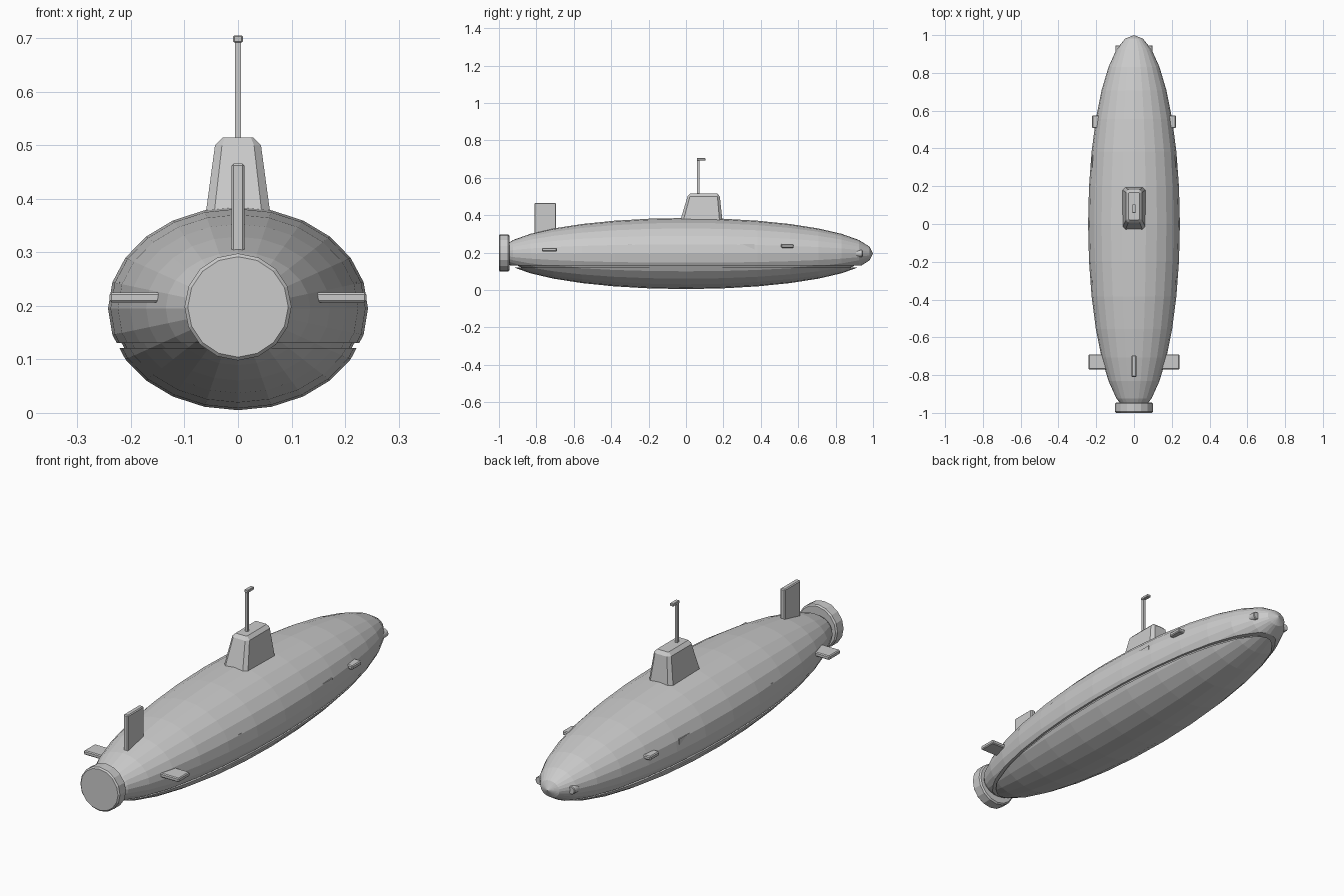
import bpy, bmesh, math
from mathutils import Matrix, Vector

cube = bpy.data.objects.get("Cube")
if cube:
    bpy.data.objects.remove(cube, do_unlink=True)

grey = bpy.data.materials.new("hull_grey")
grey.use_nodes = True
grey.diffuse_color = (0.6, 0.6, 0.6, 1)
grey.node_tree.nodes["Principled BSDF"].inputs["Base Color"].default_value = (0.6, 0.6, 0.6, 1)

MID = 0.195  # height of the hull axis


def finish(name, bm, bevel=0):
    bmesh.ops.recalc_face_normals(bm, faces=bm.faces)
    mesh = bpy.data.meshes.new(name)
    bm.to_mesh(mesh)
    bm.free()
    mesh.materials.append(grey)
    obj = bpy.data.objects.new(name, mesh)
    bpy.context.collection.objects.link(obj)
    if bevel:
        mod = obj.modifiers.new("edge_bevel", 'BEVEL')
        mod.width = bevel
        mod.segments = 1
        mod.limit_method = 'ANGLE'
    return obj


def box(name, lo, hi, bevel=0):
    lo, hi = Vector(lo), Vector(hi)
    bm = bmesh.new()
    bmesh.ops.create_cube(bm, size=1, matrix=Matrix.Translation((lo + hi) / 2) @ Matrix.Diagonal((*(hi - lo), 1)))
    return finish(name, bm, bevel)


def cylinder(name, center, radius, depth, sides, bevel=0):
    bm = bmesh.new()
    matrix = Matrix.Translation(center) @ Matrix.Rotation(math.pi / 2, 4, 'X')
    bmesh.ops.create_cone(bm, cap_ends=True, segments=sides, radius1=radius,
                          radius2=radius, depth=depth, matrix=matrix)
    return finish(name, bm, bevel)


def slice_off(bm, co, normal):
    # Cut away everything on the normal side and cap the opening
    geom = bm.verts[:] + bm.edges[:] + bm.faces[:]
    cut = bmesh.ops.bisect_plane(bm, geom=geom, plane_co=co, plane_no=normal, clear_outer=True)
    edges = [e for e in cut["geom_cut"] if isinstance(e, bmesh.types.BMEdge)]
    bmesh.ops.contextual_create(bm, geom=edges)


def hull(name, low, high, scale=1):
    bm = bmesh.new()
    shape = Matrix.Diagonal((0.243 * scale, scale, 0.19 * scale, 1))
    bmesh.ops.create_uvsphere(bm, u_segments=24, v_segments=16, radius=1,
                              matrix=Matrix.Translation((0, 0, MID)) @ shape @ Matrix.Rotation(math.pi / 2, 4, 'X'))
    slice_off(bm, (0, -0.95, 0), (0, -1, 0))
    if low is not None:
        slice_off(bm, (0, 0, low), (0, 0, -1))
    if high is not None:
        slice_off(bm, (0, 0, high), (0, 0, 1))
    return finish(name, bm)


# Hull halves with a recessed seam between them
hull("upper_hull", 0.131, None)
hull("lower_hull", None, 0.121)
hull("seam_core", 0.11, 0.15, 0.965)

# Inner block whose upper corners break through the hull sides
box("side_block", (-0.222, -0.31, 0.2), (0.222, 0.365, 0.245))

# Sail: stacked rectangular rings with chamfered corners
bm = bmesh.new()
rings = []
for z, half, back, front, cut in [(0.36, 0.062, -0.034, 0.196, 0.016),
                                  (0.5, 0.043, 0.008, 0.181, 0.013),
                                  (0.515, 0.028, 0.022, 0.168, 0.004)]:
    corners = [(half, back + cut), (half, front - cut), (half - cut, front), (cut - half, front),
               (-half, front - cut), (-half, back + cut), (cut - half, back), (half - cut, back)]
    rings.append([bm.verts.new((x, y, z)) for x, y in corners])
for a, b in zip(rings, rings[1:]):
    for i in range(8):
        j = (i + 1) % 8
        bm.faces.new((a[i], a[j], b[j], b[i]))
bm.faces.new(rings[0])
bm.faces.new(rings[-1])
finish("sail", bm)

# Periscope
box("periscope_mast", (-0.006, 0.06, 0.5), (0.006, 0.072, 0.7))
box("periscope_head", (-0.009, 0.058, 0.692), (0.009, 0.104, 0.705), 0.002)

# Tail: rudder and propeller drum
box("rudder", (-0.012, -0.81, 0.25), (0.012, -0.695, 0.466), 0.004)
cylinder("propeller_drum", (0, -0.972, 0.198), 0.1, 0.055, 16, 0.006)

# Diving planes and torpedo tubes on both sides
for side, s in (("left", 1), ("right", -1)):
    for part, reach, back, front, z in (("stern", 0.24, -0.77, -0.69, 0.206),
                                        ("bow", 0.222, 0.508, 0.575, 0.226)):
        xs = sorted((s * 0.1, s * reach))
        box(f"{part}_plane_{side}", (xs[0], back, z), (xs[1], front, z + 0.019), 0.004)
    cylinder(f"torpedo_tube_{side}", (s * 0.081, 0.9, MID), 0.019, 0.09, 10, 0.003)
